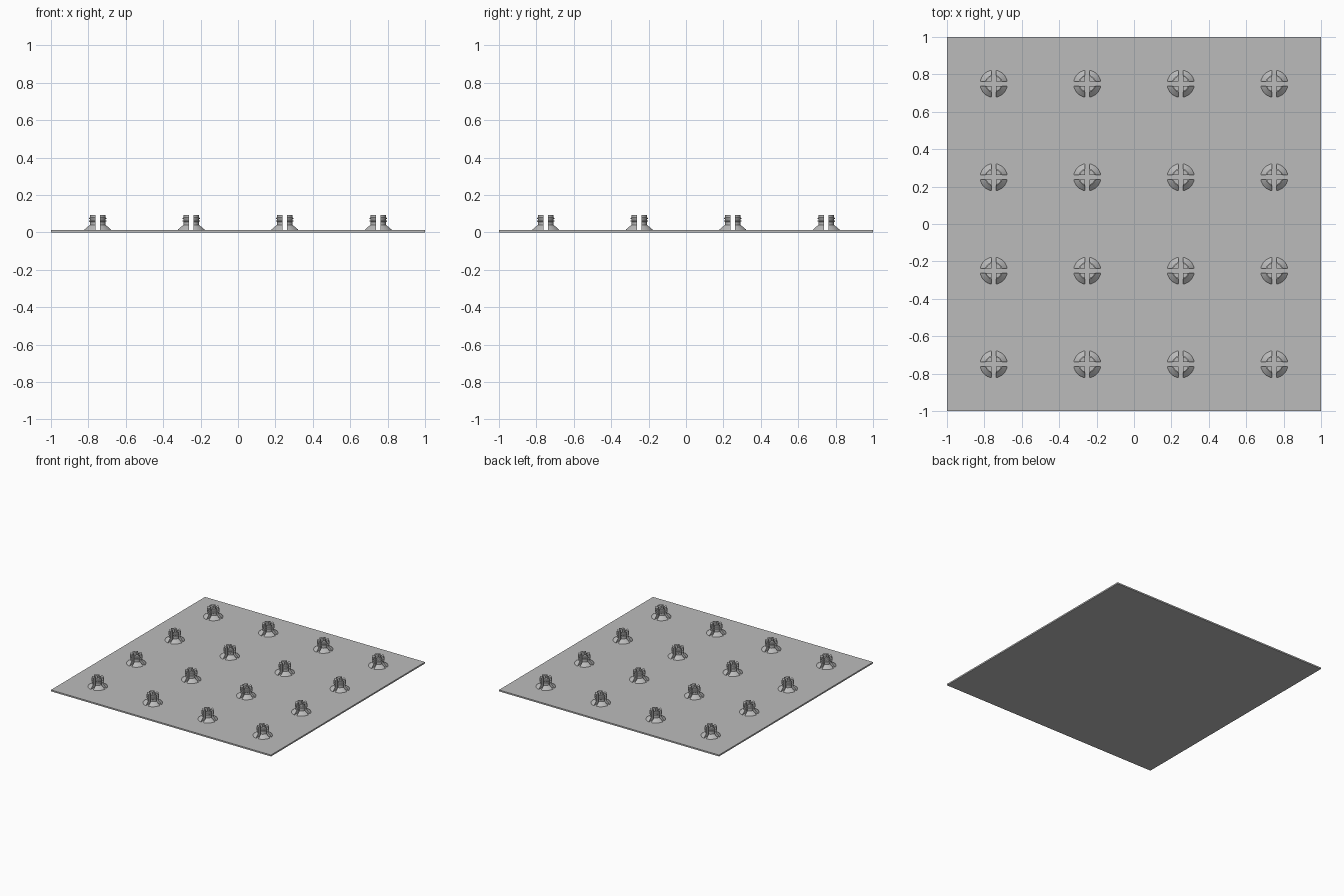
import bpy, bmesh
from math import asin, cos, sin, pi
from mathutils import Matrix

cube = bpy.data.objects.get("Cube")
if cube:
    bpy.data.objects.remove(cube, do_unlink=True)

grey = bpy.data.materials.new("light_grey")
grey.use_nodes = True
colour = (0.5, 0.5, 0.5, 1)
grey.diffuse_color = colour
grey.node_tree.nodes["Principled BSDF"].inputs["Base Color"].default_value = colour

PLATE = 0.012   # plate thickness
SLOT = 0.011    # half width of the cross slot
STEPS = 8       # arc steps per quarter

# (radius, height): flared foot, column, two ribs, top
PROFILE = [(0.073, PLATE), (0.071, 0.016), (0.043, 0.04), (0.043, 0.056),
           (0.047, 0.058), (0.047, 0.063), (0.043, 0.065), (0.043, 0.07),
           (0.047, 0.072), (0.047, 0.077), (0.043, 0.079), (0.043, 0.092)]


def link(name, bm):
    mesh = bpy.data.meshes.new(name)
    bmesh.ops.recalc_face_normals(bm, faces=bm.faces)
    bm.to_mesh(mesh)
    bm.free()
    mesh.materials.append(grey)
    obj = bpy.data.objects.new(name, mesh)
    bpy.context.collection.objects.link(obj)
    return obj


def add_quarter(bm, turn):
    """One quarter of a slotted peg, lofted through the profile."""
    rings = []
    for r, z in PROFILE:
        a = asin(SLOT / r)
        angles = [a + (pi / 2 - 2 * a) * i / STEPS for i in range(STEPS + 1)]
        points = [(SLOT, SLOT, z)] + [(r * cos(t), r * sin(t), z) for t in angles]
        rings.append([bm.verts.new(p) for p in points])
    n = len(rings[0])
    for low, high in zip(rings, rings[1:]):
        for i in range(n):
            j = (i + 1) % n
            bm.faces.new((low[i], low[j], high[j], high[i]))
    bm.faces.new(rings[0])
    bm.faces.new(rings[-1])
    verts = [v for ring in rings for v in ring]
    bmesh.ops.rotate(bm, verts=verts, matrix=Matrix.Rotation(turn, 3, "Z"))


# Square base plate
bm = bmesh.new()
bmesh.ops.create_cube(bm, size=1)
bmesh.ops.scale(bm, vec=(2, 2, PLATE), verts=bm.verts)
bmesh.ops.translate(bm, vec=(0, 0, PLATE / 2), verts=bm.verts)
link("base_plate", bm)

# Slotted peg, shared by a four by four grid
bm = bmesh.new()
for k in range(4):
    add_quarter(bm, k * pi / 2)
first = link("peg", bm)
spots = (-0.75, -0.25, 0.25, 0.75)
for x in spots:
    for y in spots:
        peg = first if (x, y) == (spots[0], spots[0]) else first.copy()
        if peg is not first:
            bpy.context.collection.objects.link(peg)
        peg.location = (x, y, 0)
